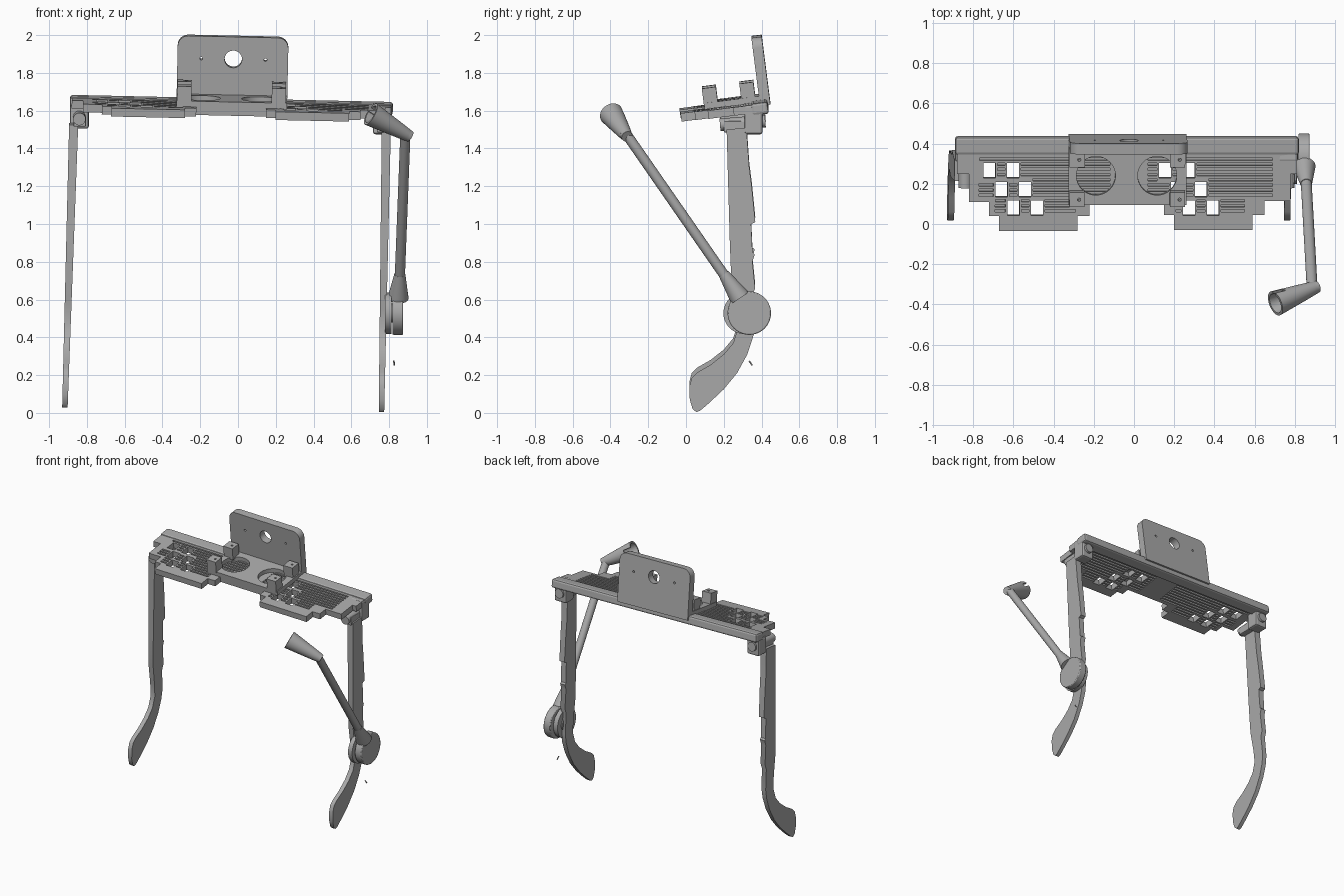
import bpy, bmesh, math
from mathutils import Matrix, Vector

if "Cube" in bpy.data.objects:
    bpy.data.objects.remove(bpy.data.objects["Cube"])

grey = bpy.data.materials.new("plain grey")
grey.diffuse_color = (0.4, 0.4, 0.4, 1)
grey.use_nodes = True
grey.node_tree.nodes["Principled BSDF"].inputs["Base Color"].default_value = grey.diffuse_color

# The front assembly is modelled flat at height H, then tilted about a pivot
H = 1.635
P = Vector((-0.03, 0.42, H))
TILT = (Matrix.Translation(P) @ Matrix.Rotation(0.022, 4, 'Y')
        @ Matrix.Rotation(0.128, 4, 'X') @ Matrix.Translation(-P))
FLAT = Matrix.Identity(4)


def add(name, bm, m=FLAT, smooth=False, bevel=0):
    bmesh.ops.remove_doubles(bm, verts=bm.verts, dist=1e-5)
    bmesh.ops.recalc_face_normals(bm, faces=bm.faces)
    me = bpy.data.meshes.new(name)
    bm.to_mesh(me)
    bm.free()
    me.materials.append(grey)
    ob = bpy.data.objects.new(name, me)
    bpy.context.collection.objects.link(ob)
    ob.matrix_world = m
    if bevel:
        mod = ob.modifiers.new("edge", 'BEVEL')
        mod.width, mod.segments = bevel, 2
    if smooth:
        bpy.ops.object.select_all(action='DESELECT')
        ob.select_set(True)
        bpy.context.view_layer.objects.active = ob
        bpy.ops.object.shade_smooth_by_angle(angle=math.radians(35))
    return ob


def box(name, x0, x1, y0, y1, z0, z1, m=FLAT, bevel=0):
    bm = bmesh.new()
    bmesh.ops.create_cube(bm, size=1)
    for v in bm.verts:
        v.co = ((x0 + x1) / 2 + v.co.x * (x1 - x0), (y0 + y1) / 2 + v.co.y * (y1 - y0),
                (z0 + z1) / 2 + v.co.z * (z1 - z0))
    return add(name, bm, m, bevel=bevel)


def slab(name, loops, t0, t1, place, m=FLAT):
    """Filled outline with holes, t0..t1 thick; place maps (a, b, t) to x, y, z."""
    cu = bpy.data.curves.new(name, 'CURVE')
    cu.dimensions, cu.fill_mode, cu.extrude = '2D', 'BOTH', (t1 - t0) / 2
    for loop in loops:
        s = cu.splines.new('POLY')
        s.points.add(len(loop) - 1)
        for p, (a, b) in zip(s.points, loop):
            p.co = (a, b, 0, 1)
        s.use_cyclic_u = True
    tmp = bpy.data.objects.new(name, cu)
    bpy.context.collection.objects.link(tmp)
    me = bpy.data.meshes.new_from_object(tmp.evaluated_get(bpy.context.evaluated_depsgraph_get()))
    bm = bmesh.new()
    bm.from_mesh(me)
    bpy.data.objects.remove(tmp)
    bpy.data.meshes.remove(me)
    for v in bm.verts:
        v.co = place(v.co.x, v.co.y, v.co.z + (t0 + t1) / 2)
    return add(name, bm, m, smooth=True)


def revolve(name, a, b, profile, n=40, m=FLAT, bevel=0):
    """Spin (distance along a-b as a fraction, radius) pairs about the line a-b."""
    a, b = Vector(a), Vector(b)
    q = (b - a).to_track_quat('Z', 'Y')
    bm = bmesh.new()
    rings = [[bm.verts.new(a + (b - a) * t + q @ Vector((r * math.cos(k * math.tau / n),
              r * math.sin(k * math.tau / n), 0))) for k in range(n)] for t, r in profile]
    for r0, r1 in zip(rings, rings[1:]):
        for k in range(n):
            bm.faces.new((r0[k], r0[k - 1], r1[k - 1], r1[k]))
    bm.faces.new(rings[0])
    bm.faces.new(rings[-1])
    return add(name, bm, m, smooth=True, bevel=bevel)


def rod(name, a, b, r0, r1=None, m=FLAT, bevel=0):
    return revolve(name, a, b, [(0, r0), (1, r1 or r0)], m=m, bevel=bevel)


def rect(x, y, w, h):
    return [(x - w / 2, y - h / 2), (x + w / 2, y - h / 2), (x + w / 2, y + h / 2), (x - w / 2, y + h / 2)]


def circle(x, y, r, n=40):
    return [(x + r * math.cos(k * math.tau / n), y + r * math.sin(k * math.tau / n)) for k in range(n)]


flat_xy = lambda a, b, t: (a, b, H + t)

# Stepped lens panel with square openings and rows of grooves
outline = [(-.88, .42), (-.88, .25), (-.82, .25), (-.82, .11), (-.72, .11), (-.72, .04), (-.67, .04),
           (-.67, -.035), (-.28, -.035), (-.28, .04), (-.22, .04), (-.22, .105), (.15, .105), (.15, .045),
           (.2, .045), (.2, -.03), (.59, -.03), (.59, .045), (.65, .045), (.65, .115), (.78, .115),
           (.78, .25), (.81, .25), (.81, .42)]
squares = []
for x0 in (-.72, .155):
    for row in range(3):
        for col in range(2):
            squares.append((x0 + .06 * row + .118 * col, .267 - .094 * row))
windows = [rect(x, y, .06, .076) for x, y in squares]
grooves = []
for i in range(11):
    y = .325 - .026 * i
    spans = [(-.77, -.12), (.07, .69)] if y > .14 else [(-.69, -.29), (.21, .55)]
    for x, end in spans:
        hits = sorted(s[0] for s in squares if abs(s[1] - y) < .05 and x - .04 < s[0] < end)
        for stop in hits + [end + .04]:
            if stop - .04 - x > .02:
                grooves.append(rect((x + stop - .04) / 2, y, stop - .04 - x, .013))
            x = max(x, stop + .04)
slab("lens_core", [outline] + windows, -.007, .007, flat_xy, TILT)
slab("lens_top_ribs", [outline] + windows + grooves, .007, .022, flat_xy, TILT)
slab("lens_bottom_ribs", [outline] + windows + grooves, -.022, -.007, flat_xy, TILT)

# Brow bar along the rear edge
box("brow_bar", -.89, .82, .345, .435, H - .035, H + .03, TILT, .014)

# Bracket: base with two round openings, four posts, upright plate
base = rect(-.033, .272, .586, .345)
slab("bracket_base", [base, circle(-.19, .245, .097), circle(.115, .245, .097)], .018, .052, flat_xy, TILT)
for side, x in (("left", -.285), ("right", .215)):
    for end, y in (("front", .135), ("rear", .335)):
        slab(f"{side}_{end}_post", [rect(x, y, .075, .075), circle(x + .01, y, .008, 12)],
             .04, .13, flat_xy, TILT)
x0, x1, top, r = -.326, .26, .362, .055
plate = [(x0, .0), (x1, .0)]
for cx, start in ((x1 - r, 0), (x0 + r, 90)):
    for k in range(7):
        a = math.radians(start + 15 * k)
        plate.append((cx + r * math.cos(a), top - r + r * math.sin(a)))
holes = [circle(-.03, .243, .046), circle(-.2, .243, .008, 12), circle(.14, .243, .008, 12)]
slab("upright_plate", [plate] + holes, .392, .447, lambda a, b, t: (a, t, H + b), TILT)

# Hinges under both ends of the bar
for side, x, z in (("left", -.84, 1.555), ("right", .765, 1.525)):
    box(f"{side}_hinge_block", x - .05, x + .05, .31, .405, z - .05, 1.63, bevel=.012)
    rod(f"{side}_hinge_pin", (x, .18, z), (x, .42, z + .02), .033)
    box(f"{side}_hinge_arm", x - .03, x + .035, .2, .33, z - .04, z + .02, bevel=.006)

# Temple arms with curved ear tips, leaning and thinning downwards
arm = [(.215, 1.5), (.32, 1.51), (.335, 1.3), (.348, 1.2), (.367, 1.01), (.345, 1.0), (.352, .85),
       (.364, .84), (.352, .8), (.366, .66), (.352, .62), (.365, .47), (.355, .4), (.325, .31), (.27, .21),
       (.2, .125), (.12, .05), (.075, .012), (.055, .004), (.035, .02), (.02, .07), (.018, .14), (.03, .185),
       (.06, .215), (.13, .255), (.2, .31), (.25, .37), (.275, .45), (.265, .55), (.24, .7), (.232, .9)]
for side, xt, lean, lift in (("left", -.87, .031, .025), ("right", .785, .017, 0)):
    def place(a, b, t, xt=xt, lean=lean, lift=lift):
        return (xt + lean * (b - 1.5) + t * (.6 + .27 * b), a, b + lift)
    slab(f"{side}_temple_arm", [arm], -.024, .024, place)

# Swivel discs beside the right arm
rod("swivel_outer_disc", (.818, .335, .528), (.874, .335, .528), .115, bevel=.006)
rod("swivel_inner_disc", (.778, .308, .528), (.812, .308, .528), .11)
rod("swivel_axle", (.77, .325, .528), (.83, .325, .528), .05)

# Boom with neck, elbow and hollow cup
rod("boom_neck", (.848, .285, .61), (.857, .2, .735), .055, .029)
rod("boom", (.855, .24, .675), (.886, -.315, 1.475), .027)
rod("boom_elbow", (.912, -.312, 1.463), (.865, -.33, 1.49), .03, .036)
c0, c1 = Vector((.895, -.318, 1.472)), Vector((.703, -.395, 1.582))
cup = revolve("boom_cup", c0, c1, [(0, .033), (.2, .04), (1, .064), (1, .05), (.35, .036)])

# Slot cut in the cup rim
axis = (c1 - c0).normalized()
up = Vector((-.1, 1, .5))
up = (up - axis * up.dot(axis)).normalized()
bm = bmesh.new()
bmesh.ops.create_cube(bm, size=1)
basis = Matrix((axis, up, axis.cross(up))).transposed().to_4x4()
cutter = add("slot_cutter", bm, Matrix.Translation(c1 + up * .06) @ basis @ Matrix.Diagonal((.12, .06, .025, 1)))
cutter.hide_render = True
cutter.hide_set(True)
cut = cup.modifiers.new("slot", 'BOOLEAN')
cut.object, cut.operation, cut.solver = cutter, 'DIFFERENCE', 'EXACT'

# Small loose sliver below the swivel
rod("loose_sliver", (.825, .335, .275), (.828, .35, .252), .004)
